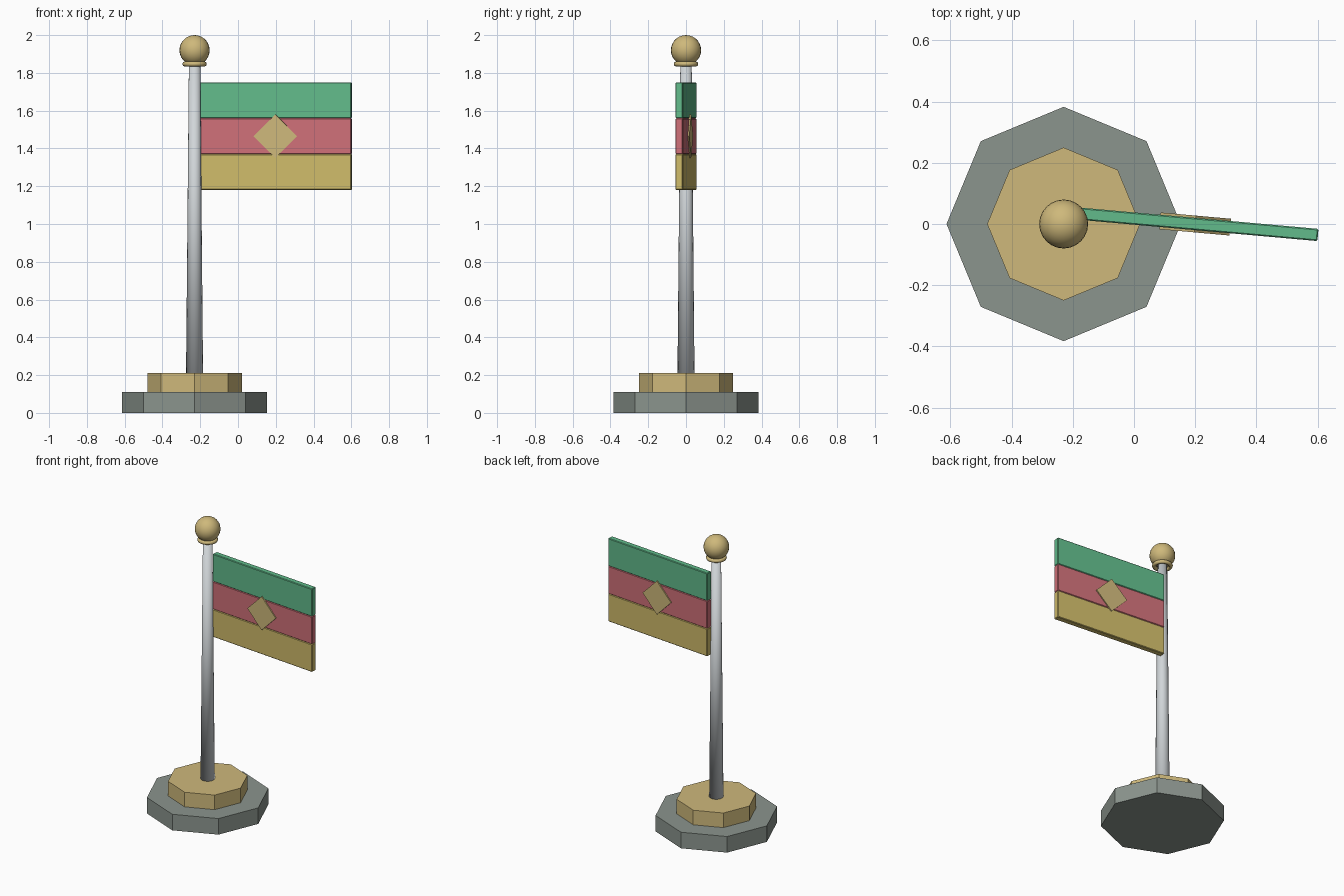
import bpy
from math import radians, sin, cos

cube = bpy.data.objects.get("Cube")
if cube:
    bpy.data.objects.remove(cube, do_unlink=True)


def make_material(name, srgb):
    linear = [(c / 255) ** 2.2 for c in srgb] + [1]
    mat = bpy.data.materials.new(name)
    mat.use_nodes = True
    mat.diffuse_color = linear
    mat.node_tree.nodes["Principled BSDF"].inputs["Base Color"].default_value = linear
    return mat


gold = make_material("gold", (205, 183, 122))
stone = make_material("stone grey", (138, 147, 140))
steel = make_material("pale steel", (208, 213, 216))
green = make_material("flag green", (98, 186, 138))
red = make_material("flag red", (206, 112, 120))
yellow = make_material("flag yellow", (206, 186, 106))

POLE_X = -0.23
FLAG_X, FLAG_Z = 0.2, 1.465
FLAG_TURN = radians(-5.1)
STRIPE_H = 0.19


def finish(name, mat, smooth=False):
    obj = bpy.context.object
    obj.name = name
    obj.data.materials.append(mat)
    if smooth:
        bpy.ops.object.shade_smooth()
    return obj


def round_part(name, mat, sides, r_low, r_high, z_low, z_high, smooth=False):
    bpy.ops.mesh.primitive_cone_add(vertices=sides, radius1=r_low, radius2=r_high,
                                    depth=z_high - z_low,
                                    location=(POLE_X, 0, (z_low + z_high) / 2))
    return finish(name, mat, smooth)


# Stepped octagonal base
round_part("base_lower_step", stone, 8, 0.383, 0.383, 0, 0.11)
round_part("base_upper_step", gold, 8, 0.25, 0.25, 0.11, 0.21)

# Tapered pole
round_part("pole", steel, 16, 0.045, 0.03, 0.21, 1.85, smooth=True)

# Collar and ball on top
bpy.ops.mesh.primitive_torus_add(major_radius=0.052, minor_radius=0.013,
                                 major_segments=24, minor_segments=8,
                                 location=(POLE_X, 0, 1.847))
finish("finial_collar", gold, True)
bpy.ops.mesh.primitive_uv_sphere_add(segments=24, ring_count=14, radius=0.08,
                                     location=(POLE_X, 0, 1.92))
finish("finial_ball", gold, True)


def flag_box(name, mat, size, z, roll=0):
    bpy.ops.mesh.primitive_cube_add(size=1, location=(FLAG_X, 0, z))
    obj = finish(name, mat)
    obj.scale = size
    obj.rotation_euler = (0, roll, FLAG_TURN)
    bpy.ops.object.transform_apply(location=False, rotation=False, scale=True)
    return obj


# Three stripes with slightly softened edges
for i, (label, mat) in enumerate((("yellow", yellow), ("red", red), ("green", green))):
    stripe = flag_box(f"flag_{label}_stripe", mat, (0.806, 0.04, STRIPE_H),
                      FLAG_Z + (i - 1) * STRIPE_H)
    bevel = stripe.modifiers.new("soft edges", "BEVEL")
    bevel.width = 0.004
    bevel.segments = 1

# Diamond emblem standing proud of both flag faces
flag_box("flag_diamond", gold, (0.163, 0.055, 0.163), FLAG_Z, radians(45))
